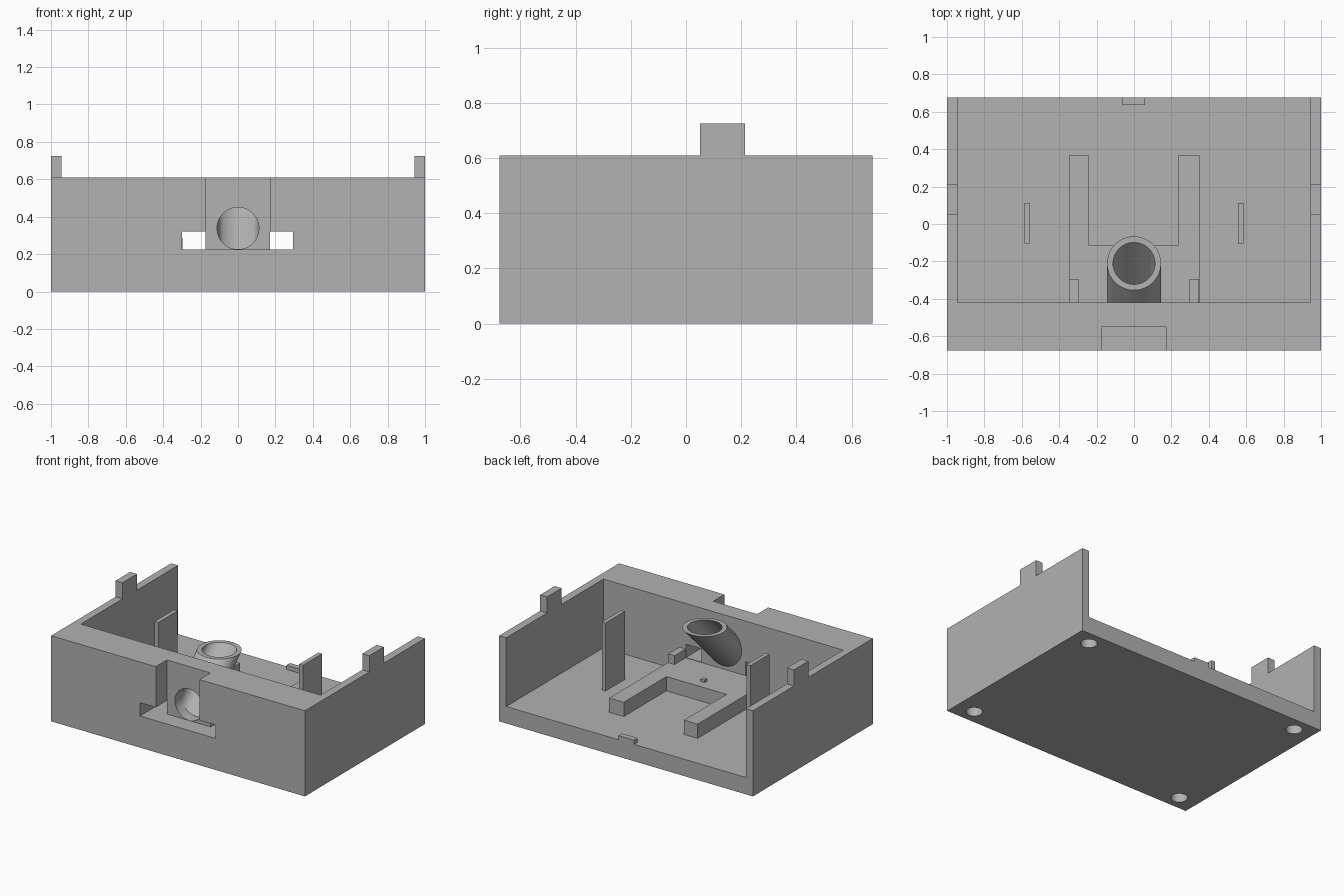
import bpy
import bmesh
import math

cube = bpy.data.objects.get("Cube")
if cube:
    bpy.data.objects.remove(cube, do_unlink=True)

grey = bpy.data.materials.new("plain grey")
grey.use_nodes = True
COLOUR = (0.445, 0.445, 0.445, 1)
grey.diffuse_color = COLOUR
grey.node_tree.nodes["Principled BSDF"].inputs["Base Color"].default_value = COLOUR


def make(name, bm):
    bmesh.ops.recalc_face_normals(bm, faces=bm.faces[:])
    mesh = bpy.data.meshes.new(name)
    bm.to_mesh(mesh)
    bm.free()
    mesh.materials.append(grey)
    obj = bpy.data.objects.new(name, mesh)
    bpy.context.collection.objects.link(obj)
    return obj


def prism(name, outline, z0, z1):
    """Extrude an xy outline from z0 up to z1."""
    bm = bmesh.new()
    face = bm.faces.new([bm.verts.new((x, y, z0)) for x, y in outline])
    top = bmesh.ops.extrude_face_region(bm, geom=[face])["geom"]
    bmesh.ops.translate(bm, vec=(0, 0, z1 - z0),
                        verts=[v for v in top if isinstance(v, bmesh.types.BMVert)])
    return make(name, bm)


def box(name, x0, x1, y0, y1, z0, z1):
    return prism(name, [(x0, y0), (x1, y0), (x1, y1), (x0, y1)], z0, z1)


def disc(x, y, r, n=32):
    return [(x + r * math.cos(2 * math.pi * i / n),
             y + r * math.sin(2 * math.pi * i / n)) for i in range(n)]


def elbow(name, r, rings, n=64):
    """Loft upright rings into level ones; each ring is (y, z, is_level)."""
    bm = bmesh.new()
    loops = []
    for y, z, level in rings:
        loops.append([bm.verts.new((r * math.cos(a), y - r * math.sin(a), z) if level
                                   else (r * math.cos(a), y, z + r * math.sin(a)))
                      for a in (2 * math.pi * i / n for i in range(n))])
    for lo, hi in zip(loops, loops[1:]):
        for i in range(n):
            j = (i + 1) % n
            bm.faces.new((lo[i], lo[j], hi[j], hi[i]))
    bm.faces.new(loops[0])
    bm.faces.new(loops[-1])
    return make(name, bm)


def boolean(target, tool, operation):
    tool.hide_render = True
    mod = target.modifiers.new(operation, 'BOOLEAN')
    mod.operation = operation
    mod.solver = 'EXACT'
    mod.object = tool
    bpy.context.view_layer.objects.active = target
    bpy.ops.object.modifier_apply(modifier=mod.name)
    bpy.data.objects.remove(tool, do_unlink=True)


# Open-backed tray with a thick front wall
FLOOR, TOP, SIDE, WALL = 0.12, 0.61, 0.945, -0.42
tray = box("tray_with_tube", -1, 1, -0.675, 0.675, 0, TOP)
boolean(tray, box("inside", -SIDE, SIDE, WALL, 1, FLOOR, 1), 'DIFFERENCE')

# Slanted tube rising from the front wall, with its bore
boolean(tray, elbow("tube", 0.144, [(-0.4725, 0.3375, False), (-0.21, 0.6, True)]), 'UNION')

# Front recess and the two slots beside it
boolean(tray, box("recess", -0.175, 0.17, -0.8, -0.55, 0.225, 0.8), 'DIFFERENCE')
for x0, x1 in ((-0.3, -0.175), (0.17, 0.295)):
    boolean(tray, box("slot", x0, x1, -0.8, -0.4, 0.225, 0.32), 'DIFFERENCE')
boolean(tray, elbow("bore", 0.112, [(-0.6, 0.338, False), (-0.4725, 0.338, False),
                                    (-0.19, 0.6205, True)]), 'DIFFERENCE')

# Blind holes underneath the corners
for sx in (-1, 1):
    for sy in (-1, 1):
        boolean(tray, prism("foot_hole", disc(0.86 * sx, 0.573 * sy, 0.054), -0.1, 0.1),
                'DIFFERENCE')

bpy.ops.object.select_all(action='DESELECT')
tray.select_set(True)
bpy.context.view_layer.objects.active = tray
bpy.ops.object.shade_smooth_by_angle(angle=math.radians(30))

# U-shaped rest on the floor
prism("forked_rest", [(-0.347, WALL), (0.35, WALL), (0.35, 0.365), (0.235, 0.365),
                      (0.235, -0.115), (-0.24, -0.115), (-0.24, 0.365), (-0.347, 0.365)],
      FLOOR, 0.222)
box("rest_stud", -0.02, 0.01, -0.21, -0.18, 0.222, 0.24)

# Paired stops, upright plates and top tabs
for side, sx in (("right", -1), ("left", 1)):
    def pair(name, xa, xb, *rest):
        box(f"{side}_{name}", min(xa * sx, xb * sx), max(xa * sx, xb * sx), *rest)
    pair("stop", 0.297, 0.347, WALL, -0.295, 0.222, 0.285)
    pair("upright_plate", 0.555, 0.585, -0.105, 0.112, FLOOR, 0.605)
    pair("top_tab", SIDE, 1, 0.05, 0.213, TOP, 0.725)

# Small catch on the back edge of the floor
box("back_catch", -0.063, 0.06, 0.635, 0.675, FLOOR, 0.15)
